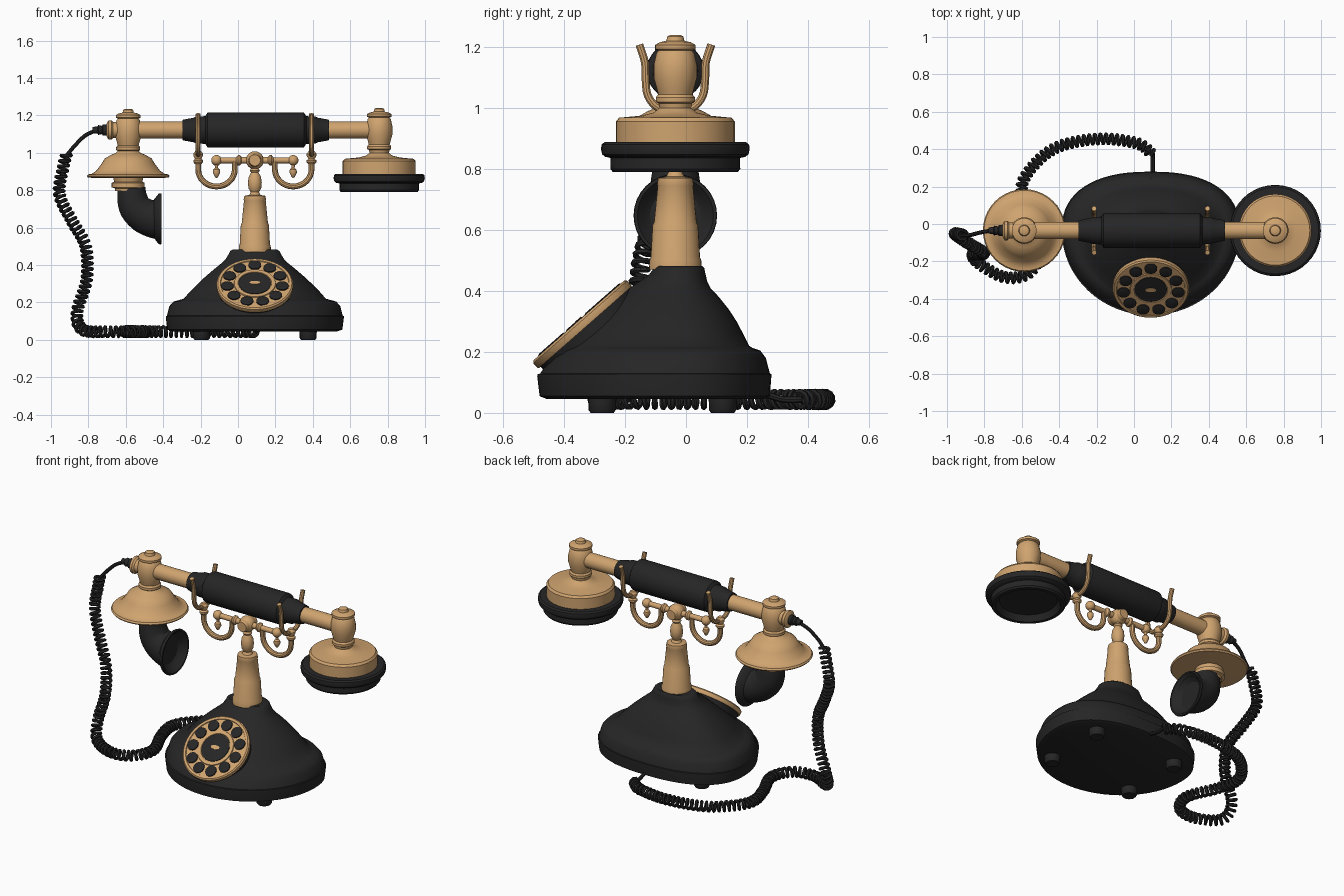
import bpy, bmesh, math
from mathutils import Matrix, Vector

if "Cube" in bpy.data.objects:
    bpy.data.objects.remove(bpy.data.objects["Cube"])

CX, CY = 0.09, -0.035      # column axis
parts = []


def material(name, rgb):
    m = bpy.data.materials.new(name)
    m.use_nodes = True
    m.diffuse_color = (*rgb, 1)
    m.node_tree.nodes["Principled BSDF"].inputs["Base Color"].default_value = (*rgb, 1)
    return m


BRASS = material("brass", (0.63, 0.37, 0.16))
BLACK = material("black", (0.019, 0.019, 0.02))


def finish(name, bm, mat):
    bmesh.ops.remove_doubles(bm, verts=bm.verts, dist=1e-5)
    bmesh.ops.recalc_face_normals(bm, faces=bm.faces)
    me = bpy.data.meshes.new(name)
    bm.to_mesh(me)
    bm.free()
    me.materials.append(mat)
    ob = bpy.data.objects.new(name, me)
    bpy.context.collection.objects.link(ob)
    parts.append(ob)
    return ob


def skin(name, rings, mat, caps=True):
    """Bridge a list of closed point rings."""
    bm = bmesh.new()
    loops = [[bm.verts.new(p) for p in ring] for ring in rings]
    n = len(loops[0])
    for a, b in zip(loops, loops[1:]):
        for i in range(n):
            bm.faces.new((a[i], a[(i + 1) % n], b[(i + 1) % n], b[i]))
    if caps:
        bm.faces.new(loops[0])
        bm.faces.new(loops[-1])
    return finish(name, bm, mat)


def lathe(name, profile, mat, loc=(0, 0, 0), rot=Matrix(), seg=32):
    """Turn (radius, height) points about an axis."""
    m = Matrix.Translation(loc) @ rot.to_4x4()
    turn = [2 * math.pi * i / seg for i in range(seg)]
    rings = [[m @ Vector((max(r, 1e-4) * math.cos(t), max(r, 1e-4) * math.sin(t), h)) for t in turn]
             for r, h in profile]
    return skin(name, rings, mat)


def sweep(name, path, radius, mat, seg=10, caps=True):
    """Round tube along a path; radius is a number or a list."""
    path = [Vector(p) for p in path]
    radii = radius if isinstance(radius, list) else [radius] * len(path)
    side, rings = Vector((0.31, 0.87, 0.4)), []
    for i, p in enumerate(path):
        t = (path[min(i + 1, len(path) - 1)] - path[max(i - 1, 0)]).normalized()
        side = (side - t * side.dot(t)).normalized()
        up = t.cross(side)
        rings.append([p + radii[i] * (side * math.cos(a) + up * math.sin(a))
                      for a in (2 * math.pi * k / seg for k in range(seg))])
    return skin(name, rings, mat, caps)


def smooth_path(pts, steps):
    """Catmull-Rom curve through the points."""
    p = [Vector(q) for q in pts]
    p = [2 * p[0] - p[1]] + p + [2 * p[-1] - p[-2]]
    out = []
    for a, b, c, d in zip(p, p[1:], p[2:], p[3:]):
        for i in range(steps):
            t = i / steps
            out.append(0.5 * (2 * b + (c - a) * t + (2 * a - 5 * b + 4 * c - d) * t ** 2
                              + (3 * b - a - 3 * c + d) * t ** 3))
    return out + [p[-2]]


def ball(name, r, loc, mat):
    bm = bmesh.new()
    bmesh.ops.create_uvsphere(bm, u_segments=20, v_segments=12, radius=r,
                              matrix=Matrix.Translation(loc))
    return finish(name, bm, mat)


ALONG_X = Matrix.Rotation(math.pi / 2, 4, 'Y')
ALONG_Y = Matrix.Rotation(math.pi / 2, 4, 'X')


# Egg-shaped base: height, half width, back y, front y
def base_ring(z, hx, back, front, n=64):
    ring = []
    for i in range(n):
        c, s = math.cos(2 * math.pi * i / n), math.sin(2 * math.pi * i / n)
        e = 0.84 if s > 0 else 1.0
        x = hx * math.copysign(abs(c) ** e, c)
        y = (back - CY) * abs(s) ** e if s > 0 else (CY - front) * s
        ring.append((CX + x, CY + y, z))
    return ring


base = [(.045, .44, .255, -.455), (.055, .468, .275, -.48), (.12, .476, .28, -.488),
        (.127, .476, .28, -.487), (.129, .47, .275, -.478), (.18, .457, .262, -.447),
        (.205, .435, .243, -.418), (.213, .405, .218, -.405), (.22, .38, .207, -.398),
        (.26, .345, .187, -.354), (.3, .305, .166, -.309), (.34, .262, .14, -.263),
        (.38, .215, .108, -.218), (.41, .178, .08, -.184), (.43, .157, .07, -.155),
        (.455, .142, .064, -.12), (.475, .132, .06, -.105), (.482, .12, .053, -.1)]
skin("base_body", [base_ring(*b) for b in base], BLACK)

for sx in (-1, 1):
    for y in (-.275, .12):
        lathe("foot", [(0, 0), (.038, 0), (.045, .01), (.045, .035), (.05, .06), (0, .06)],
              BLACK, (CX + .285 * sx, y, 0), seg=20)

# Rotary dial on the sloped front
tilt = Matrix.Rotation(math.radians(41.3), 4, 'X')
dial = Matrix.Translation((CX, -.331, .28)) @ tilt
lathe("dial_cup", [(0, -.06), (.19, -.06), (.195, .005), (0, .005)], BLACK,
      dial.translation, tilt, 40)
lathe("dial_plate", [(0, 0), (.203, 0), (.205, .005), (.205, .024), (.198, .031), (.184, .031),
                     (.182, .026), (.112, .026), (.11, .032), (.09, .032), (.088, .027), (0, .027)],
      BRASS, dial.translation, tilt, 48)
lathe("dial_centre", [(0, .024), (.086, .024), (.086, .031), (0, .033)], BLACK,
      dial.translation, tilt)
lathe("dial_centre_plate", [(0, .03), (.03, .03), (.03, .036), (0, .036)], BRASS,
      dial.translation, tilt @ Matrix.Diagonal((1.0, .45, 1, 1)), 12)
for i in range(11):
    a = math.pi / 2 + 2 * math.pi * i / 11
    spot = dial @ Vector((.148 * math.cos(a), .148 * math.sin(a), .026))
    lathe("finger_hole", [(0, 0), (.034, 0), (.034, .007), (.028, .009), (0, .009)],
          BLACK, spot, tilt, 16)

# Column and its turned neck
lathe("column", [(0, .47), (.086, .47), (.085, .5), (.081, .51), (.075, .615), (.07, .625),
                 (.058, .745), (.06, .75), (.056, .77), (.03, .775), (.022, .79), (.034, .81),
                 (.037, .84), (.033, .87), (.02, .895), (.027, .905), (.02, .915), (.02, .95), (0, .95)],
      BRASS, (CX, CY, 0))

# Cradle: hub, cross arm, scrolls and forks
HZ = .96
ball("cradle_hub", .048, (CX, CY, HZ), BRASS)
lathe("hub_boss", [(0, -.056), (.03, -.056), (.036, -.04), (.036, .04), (.03, .056), (0, .056)],
      BRASS, (CX, CY, HZ), ALONG_Y, 20)
lathe("cross_arm", [(0, -.2), (.016, -.2), (.016, -.1), (.028, -.09), (.028, -.08), (.018, -.07),
                    (.018, .07), (.028, .08), (.028, .09), (.016, .1), (.016, .2), (0, .2)],
      BRASS, (CX, CY, HZ), ALONG_X, 16)
for s in (-1, 1):
    ball("arm_ball", .028, (CX + .205 * s, CY, HZ), BRASS)
    lathe("arm_drop", [(0, .865), (.008, .87), (.02, .895), (.018, .91), (.008, .92), (.012, .95),
                       (0, .95)], BRASS, (CX + .205 * s, CY, 0), seg=16)
    hook = [(CX + s * (.205 - .098 * math.cos(a)), CY, .912 - .092 * math.sin(a))
            for a in (math.pi * k / 16 for k in range(17))]
    hook = [(CX + s * .107, CY, .95)] + hook + [(CX + s * .303, CY, .98)]
    sweep("cradle_hook", hook, .0155, BRASS)
    lathe("fork_collar", [(0, .94), (.018, .94), (.026, .95), (.026, .96), (.017, .968), (.026, .985),
                          (.026, .995), (.015, 1.01), (0, 1.01)], BRASS, (CX + s * .303, CY, 0), seg=16)
    half = [(.055, 1.0), (.09, 1.04), (.098, 1.1), (.1, 1.15), (.118, 1.208)]
    fork = [(-y, z) for y, z in reversed(half)] + [(0, .99)] + half
    sweep("cradle_fork", smooth_path([(CX + s * .303, CY + y, z) for y, z in fork], 4), .0135, BRASS)

# Handset: rod and grip
AX = 1.122
lathe("handset_rod", [(0, -.68), (.046, -.68), (.046, .66), (0, .66)], BRASS, (CX, CY, AX), ALONG_X)
grip = [(.392, 0), (.392, .054), (.375, .058), (.33, .066), (.32, .072), (.27, .074), (.262, .086),
        (.258, .092), (.25, .094)]
lathe("handset_grip", [(r, -x) for x, r in grip] + [(r, x) for x, r in reversed(grip)],
      BLACK, (CX + .005, CY, AX), ALONG_X)

# Turned heads at both ends share the upper profile
head_top = [(.055, 1.015), (.064, 1.02), (.064, 1.035), (.056, 1.045), (.06, 1.06), (.071, 1.1),
            (.071, 1.14), (.062, 1.18), (.055, 1.188), (.066, 1.193), (.066, 1.207), (.05, 1.216),
            (.03, 1.22), (.026, 1.235), (.015, 1.24), (0, 1.24)]
LX, RX = -.587, .755
lathe("mouthpiece_head", [(0, .8), (.07, .8), (.072, .815), (.088, .82), (.088, .845), (.075, .85),
                          (.08, .87), (.215, .872), (.221, .88), (.215, .89), (.195, .892),
                          (.17, .91), (.14, .95), (.125, .975), (.09, .995), (.065, 1.005)] + head_top,
      BRASS, (LX, CY, -.005), seg=40)
lathe("earpiece_head", [(0, .87), (.195, .87), (.195, .955), (.185, .968), (.11, .975), (.07, .985),
                        (.052, 1.0)] + head_top, BRASS, (RX, CY, 0), seg=40)
lathe("earpiece_cap", [(0, .888), (.232, .888), (.242, .88), (.244, .865), (.24, .848), (.23, .84),
                       (.212, .836), (.213, .8), (.205, .79), (.185, .79), (.165, .825), (0, .835)],
      BLACK, (RX, CY, 0), seg=40)

# Speaking horn
horn = smooth_path([(LX + .02, CY, .82), (LX + .02, CY, .77), (-.55, CY, .71), (-.505, CY, .667),
                    (-.46, CY, .65), (-.43, CY, .647)], 4)
sweep("horn", horn, [.072 + .038 * (i / (len(horn) - 1)) for i in range(len(horn))], BLACK, 28, False)
lathe("horn_mouth", [(.1, -.035), (.112, -.025), (.134, -.008), (.137, 0), (.135, .008), (.125, .008),
                     (.1, -.022), (.07, -.045), (0, -.055)], BLACK, (-.417, CY, .647), ALONG_X)

# Cord: socket, lead, coil and tail
lathe("cord_socket", [(0, -.115), (.035, -.115), (.052, -.105), (.052, -.09), (.042, -.08), (.042, 0),
                      (0, 0)], BRASS, (LX, CY, AX), ALONG_X, 24)
lathe("strain_relief", [(0, -.19), (.016, -.19), (.02, -.165), (.026, -.16), (.022, -.14), (.03, -.135),
                        (.03, -.11), (0, -.11)], BLACK, (LX, CY, AX), ALONG_X, 20)
sweep("cord_lead", smooth_path([(-.76, CY, 1.12), (-.82, -.045, 1.09), (-.88, -.06, 1.03),
                                (-.92, -.06, .98)], 6), .011, BLACK, 8)
F = .044
route = smooth_path([(-.915, -.06, 1.0), (-.935, -.055, .92), (-.955, -.055, .78), (-.89, -.1, .64),
                     (-.815, -.145, .5), (-.81, -.16, .32), (-.86, -.16, .15), (-.83, -.21, F + .01),
                     (-.69, -.285, F), (-.56, -.26, F), (-.5, -.13, F), (-.57, .05, F), (-.6, .2, F),
                     (-.53, .32, F), (-.4, .415, F), (-.18, .455, F), (.02, .43, F), (.1, .37, F)], 30)
coil, side, phase = [], Vector((0, 1, 0)), 0.0
STEP, PITCH = 12, .029
for a, b in zip(route, route[1:]):
    t = (b - a).normalized()
    side = (side - t * side.dot(t)).normalized()
    up = t.cross(side)
    turn = (b - a).length / PITCH * 2 * math.pi
    n = max(1, round(turn * STEP / (2 * math.pi)))
    for k in range(n):
        w = phase + turn * k / n
        coil.append(a.lerp(b, k / n) + .026 * (side * math.cos(w) + up * math.sin(w)))
    phase += turn
sweep("coiled_cord", coil, .0095, BLACK, 6)
sweep("cord_tail", smooth_path([(.1, .38, F), (.1, .32, F), (.1, .26, .06), (.1, .2, .065)], 4),
      .011, BLACK, 8)

# Smooth rounded surfaces, keep crisp edges
bpy.ops.object.select_all(action='DESELECT')
for ob in parts:
    ob.select_set(True)
bpy.context.view_layer.objects.active = parts[0]
bpy.ops.object.shade_smooth_by_angle(angle=math.radians(35))
